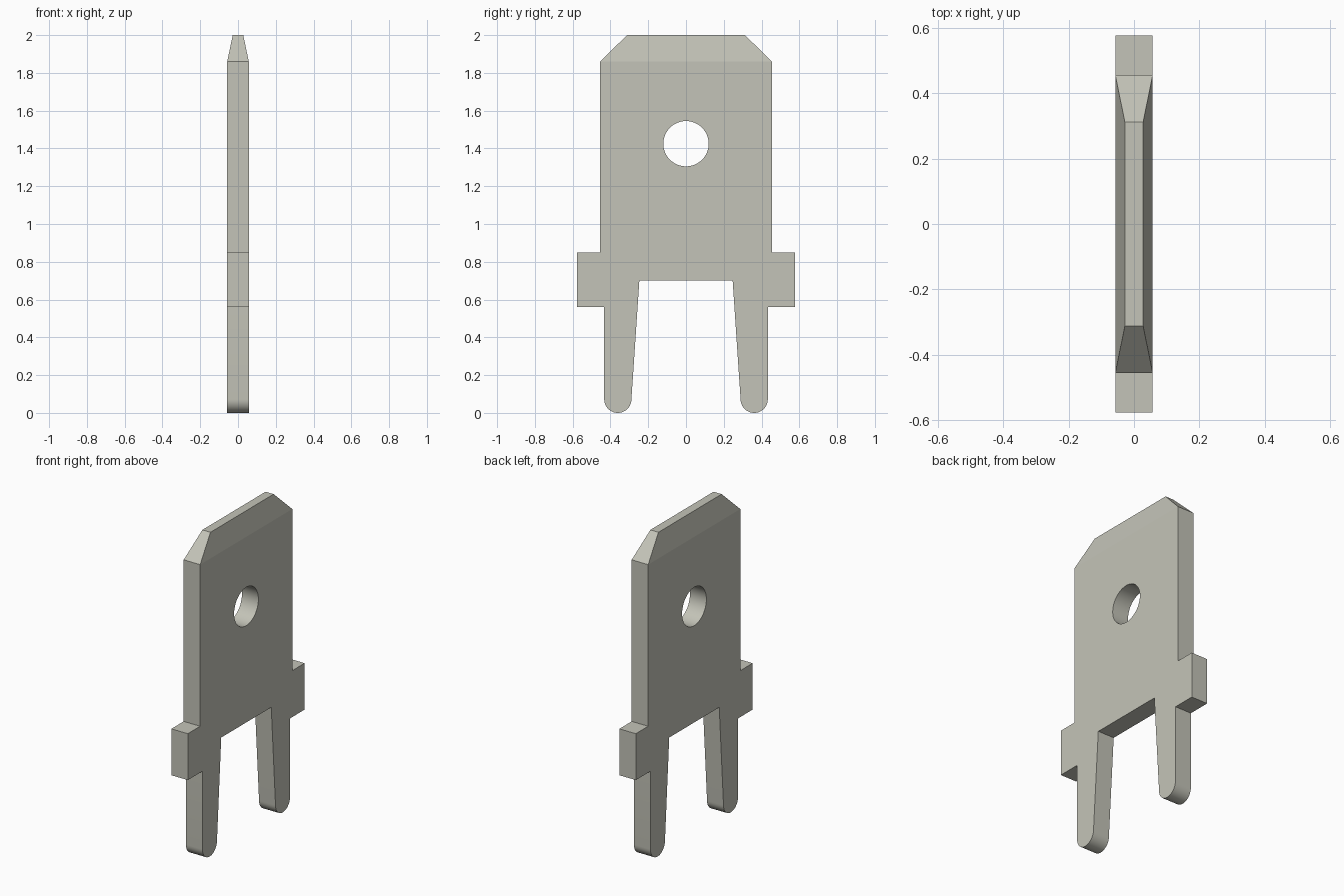
import bpy, bmesh, math
from mathutils import Vector

cube = bpy.data.objects.get("Cube")
if cube:
    bpy.data.objects.remove(cube, do_unlink=True)

HALF = 0.057        # half the plate thickness
TIP = 0.028         # half the thickness along the tapered top edge
TAPER_Z = 1.86

metal = bpy.data.materials.new("tinned_metal")
metal.use_nodes = True
color = (0.55, 0.55, 0.48, 1)
metal.diffuse_color = color
metal.node_tree.nodes["Principled BSDF"].inputs["Base Color"].default_value = color


def arc(cy, cz, r, start, end, steps):
    angles = [start + (end - start) * i / steps for i in range(steps + 1)]
    return [(cy + r * math.cos(a), cz + r * math.sin(a)) for a in angles]


def add_loop(bm, points):
    verts = [bm.verts.new((-HALF, y, z)) for y, z in points]
    return [bm.edges.new((v, verts[i - 1])) for i, v in enumerate(verts)]


# Half outline: chamfered top, blade side, shoulder, rounded pin, crotch
half = [(0.312, 2), (0.455, TAPER_Z), (0.455, 0.85), (0.577, 0.85),
        (0.577, 0.56), (0.433, 0.56)]
half += arc(0.361, 0.072, 0.072, 0, -math.pi, 20)
half += [(0.247, 0.70)]
outline = half + [(-y, z) for y, z in reversed(half)]

# Plate with round hole, extruded through its thickness
bm = bmesh.new()
edges = add_loop(bm, outline)
edges += add_loop(bm, arc(0, 1.425, 0.12, 0, math.tau, 48)[:-1])
bmesh.ops.triangle_fill(bm, edges=edges, use_beauty=True, use_dissolve=False)
result = bmesh.ops.extrude_face_region(bm, geom=bm.faces[:])
top = [g for g in result["geom"] if isinstance(g, bmesh.types.BMVert)]
bmesh.ops.translate(bm, verts=top, vec=Vector((2 * HALF, 0, 0)))

# Cut across the taper line, then thin the top edge
bmesh.ops.bisect_plane(bm, geom=bm.verts[:] + bm.edges[:] + bm.faces[:],
                       plane_co=(0, 0, TAPER_Z), plane_no=(0, 0, 1), dist=1e-4)
for v in bm.verts:
    if v.co.z > TAPER_Z:
        t = (v.co.z - TAPER_Z) / (2 - TAPER_Z)
        v.co.x *= 1 + t * (TIP / HALF - 1)
bmesh.ops.recalc_face_normals(bm, faces=bm.faces[:])

mesh = bpy.data.meshes.new("blade_terminal")
bm.to_mesh(mesh)
bm.free()
mesh.materials.append(metal)
terminal = bpy.data.objects.new("blade_terminal", mesh)
bpy.context.collection.objects.link(terminal)

# Smooth only the hole and the pin ends
bpy.ops.object.select_all(action="DESELECT")
terminal.select_set(True)
bpy.context.view_layer.objects.active = terminal
bpy.ops.object.shade_smooth_by_angle(angle=math.radians(11))
